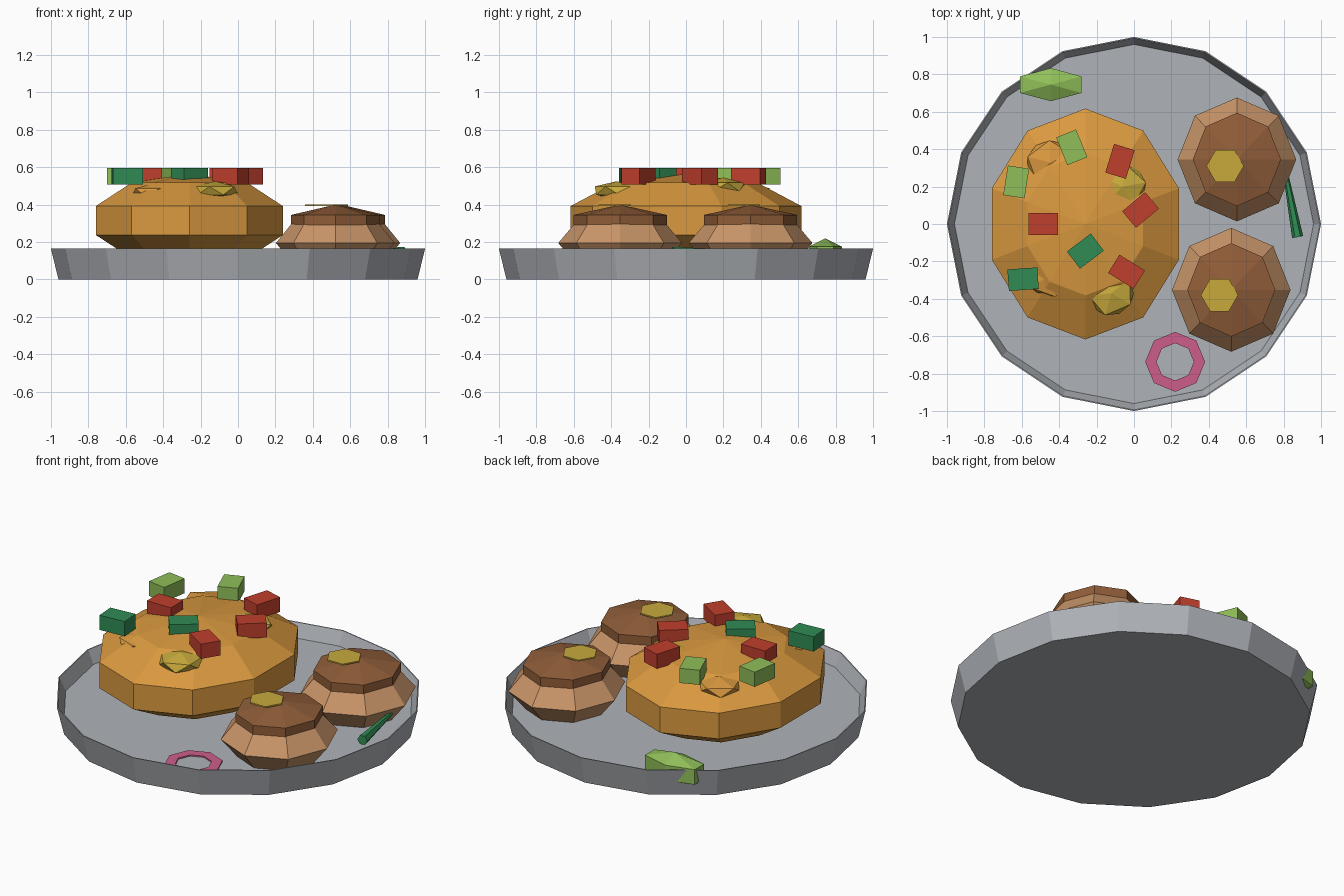
import bpy, bmesh, math
from mathutils import Matrix, Vector

if "Cube" in bpy.data.objects:
    bpy.data.objects.remove(bpy.data.objects["Cube"])

def material(name, rgb):
    m = bpy.data.materials.new(name)
    m.diffuse_color = (*rgb, 1)
    m.use_nodes = True
    m.node_tree.nodes["Principled BSDF"].inputs["Base Color"].default_value = m.diffuse_color
    return m

GREY = material("plate grey", (0.43, 0.45, 0.48))
ORANGE = material("mash orange", (0.70, 0.32, 0.05))
BUN = material("bun tan", (0.58, 0.30, 0.14))
CRUST = material("crust brown", (0.28, 0.11, 0.04))
BUTTER = material("butter yellow", (0.58, 0.40, 0.045))
RED = material("tomato red", (0.53, 0.05, 0.026))
GREEN = material("pepper green", (0.03, 0.26, 0.09))
LIME = material("lime green", (0.28, 0.52, 0.10))
PINK = material("onion pink", (0.61, 0.11, 0.26))

def finish(name, bm, mat, matrix=None):
    if matrix is not None:
        bm.transform(matrix)
    bmesh.ops.recalc_face_normals(bm, faces=bm.faces)
    me = bpy.data.meshes.new(name)
    bm.to_mesh(me)
    bm.free()
    me.materials.append(mat)
    ob = bpy.data.objects.new(name, me)
    bpy.context.collection.objects.link(ob)
    return ob

def revolve(name, profile, sides, mat, loc=(0, 0, 0), scale=(1, 1, 1), phase=0, rot=None, closed=False):
    """Turn an (r, z) profile round z; r = 0 makes a pole."""
    bm = bmesh.new()
    rings = []
    for r, z in profile:
        if r == 0:
            rings.append([bm.verts.new((0, 0, z))] * sides)
        else:
            rings.append([bm.verts.new((r * math.cos(phase + math.tau * i / sides),
                                        r * math.sin(phase + math.tau * i / sides), z))
                          for i in range(sides)])
    pairs = list(zip(rings, rings[1:]))
    if closed:
        pairs.append((rings[-1], rings[0]))
    for a, b in pairs:
        for i in range(sides):
            j = (i + 1) % sides
            quad = list(dict.fromkeys((a[i], a[j], b[j], b[i])))
            bm.faces.new(quad)
    if not closed:
        for ring, (r, z) in ((rings[0], profile[0]), (rings[-1], profile[-1])):
            if r:
                bm.faces.new(ring)
    m = Matrix.Translation(loc) @ (rot or Matrix()) @ Matrix.Diagonal((*scale, 1))
    return finish(name, bm, mat, m)

def ball(bands):
    """Profile of a unit sphere with the given number of bands."""
    return ([(0, -1)] + [(math.sin(math.pi * k / bands), -math.cos(math.pi * k / bands))
                         for k in range(1, bands)] + [(0, 1)])

# Plate with a sunken floor
revolve("plate", [(0.96, 0), (1, 0.165), (0.994, 0.165), (0.96, 0.085)], 16, GREY)

# Mound of mash and the lumps in it
revolve("mash_mound", ball(5), 10, ORANGE, (-0.26, 0, 0.315), (0.553, 0.649, 0.25), math.pi / 10)
for name, mat, x, y, z, turn in (("mash_lump", ORANGE, -0.45, 0.33, 0.465, 20),
                                 ("mash_lump", ORANGE, -0.45, -0.27, 0.465, 70),
                                 ("butter_lump", BUTTER, -0.06, 0.20, 0.495, 10),
                                 ("butter_lump", BUTTER, -0.12, -0.37, 0.475, 40)):
    bm = bmesh.new()
    bmesh.ops.create_icosphere(bm, subdivisions=1, radius=1)
    finish(name, bm, mat, Matrix.Translation((x, y, z)) @ Matrix.Rotation(math.radians(turn), 4, "Z")
           @ Matrix.Diagonal((0.14, 0.13, 0.05, 1)))

# Two buns, each with a crust and a dab of butter
for x, y, bx, by in ((0.55, 0.345, 0.487, 0.31), (0.52, -0.352, 0.457, -0.38)):
    revolve("bun_body", ball(4), 8, BUN, (x, y, 0.195), (0.317, 0.331, 0.162))
    revolve("bun_crust", ball(3), 8, CRUST, (x, y, 0.29), (0.272, 0.288, 0.11))
    revolve("butter_dab", [(0.1, 0.394), (0.1, 0.402)], 6, BUTTER, (bx, by, 0))

# Diced vegetables on the mound
for name, mat, x, y, turn in (("tomato_cube", RED, -0.485, 0.0, 0), ("tomato_cube", RED, -0.075, 0.335, 73),
                              ("tomato_cube", RED, 0.035, 0.075, 40), ("tomato_cube", RED, -0.04, -0.255, -32),
                              ("pepper_cube", GREEN, -0.26, -0.145, 37), ("pepper_cube", GREEN, -0.593, -0.295, 4),
                              ("lime_cube", LIME, -0.333, 0.41, -68), ("lime_cube", LIME, -0.63, 0.225, 81)):
    bm = bmesh.new()
    bmesh.ops.create_cube(bm, size=1)
    finish(name, bm, mat, Matrix.Translation((x, y, 0.551)) @ Matrix.Rotation(math.radians(turn), 4, "Z")
           @ Matrix.Diagonal((0.16, 0.115, 0.088, 1)))

# Lime wedge over the rim
revolve("lime_wedge", ball(3), 6, LIME, (-0.445, 0.745, 0.13), (0.22, 0.102, 0.09), math.pi / 2)

# Chili beside the rear bun, thick end to the front
thick, thin = Vector((0.875, -0.07, 0.148)), Vector((0.805, 0.30, 0.148))
axis = thin - thick
revolve("green_chili", [(0.03, 0), (0.012, axis.length)], 6, GREEN, thick,
        rot=axis.to_track_quat("Z", "Y").to_matrix().to_4x4())

# Onion ring
revolve("onion_ring", [(0.16, 0.086), (0.16, 0.094), (0.1, 0.094), (0.1, 0.086)], 8, PINK,
        (0.22, -0.737, 0), closed=True)
